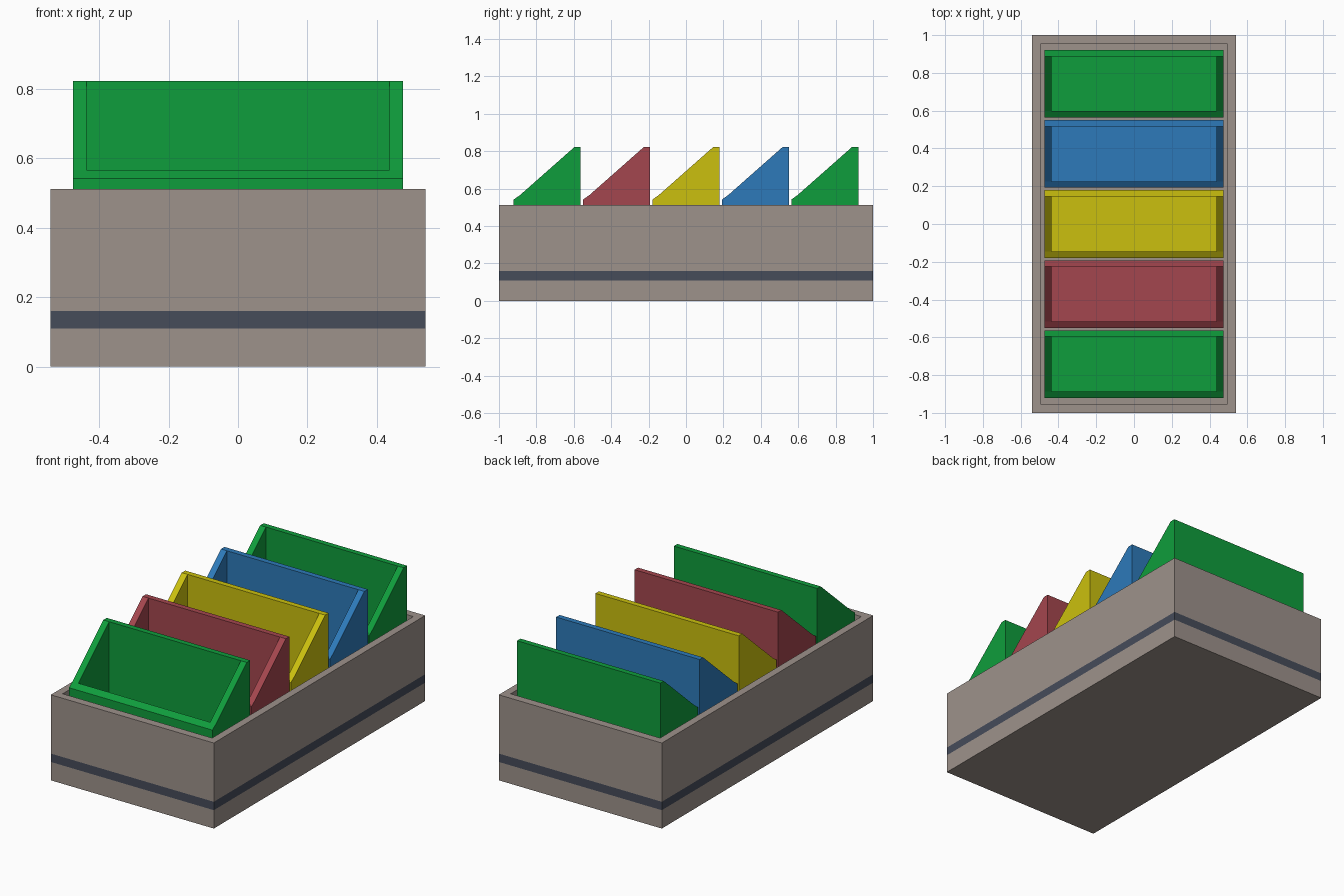
import bpy, bmesh

if "Cube" in bpy.data.objects:
    bpy.data.objects.remove(bpy.data.objects["Cube"])


def material(name, r, g, b):
    # sRGB bytes to a linear flat colour
    def lin(c):
        c /= 255
        return c / 12.92 if c <= 0.04045 else ((c + 0.055) / 1.055) ** 2.4
    m = bpy.data.materials.new(name)
    m.diffuse_color = (lin(r), lin(g), lin(b), 1)
    m.use_nodes = True
    m.node_tree.nodes["Principled BSDF"].inputs["Base Color"].default_value = m.diffuse_color
    return m


TAUPE = material("taupe", 157, 146, 139)
SLATE = material("slate stripe", 70, 76, 90)
GREEN = material("green", 15, 157, 60)
RED = material("red", 164, 70, 78)
YELLOW = material("yellow", 203, 192, 14)
BLUE = material("blue", 45, 122, 186)


def prism(name, half_width, profile, mats):
    # extrude a (y, z) profile across x
    bm = bmesh.new()
    face = bm.faces.new([bm.verts.new((-half_width, y, z)) for y, z in profile])
    ext = bmesh.ops.extrude_face_region(bm, geom=[face])
    verts = [v for v in ext["geom"] if isinstance(v, bmesh.types.BMVert)]
    bmesh.ops.translate(bm, verts=verts, vec=(2 * half_width, 0, 0))
    bmesh.ops.recalc_face_normals(bm, faces=bm.faces[:])
    mesh = bpy.data.meshes.new(name)
    bm.to_mesh(mesh)
    bm.free()
    for m in mats:
        mesh.materials.append(m)
    ob = bpy.data.objects.new(name, mesh)
    bpy.context.collection.objects.link(ob)
    return ob


def rect(y0, y1, z0, z1):
    return [(y0, z0), (y1, z0), (y1, z1), (y0, z1)]


def hollow(ob, half_width, y0, y1, floor):
    # cut an open-topped cavity
    cutter = prism("cutter", half_width, rect(y0, y1, floor, 1.2), ob.data.materials)
    mod = ob.modifiers.new("cavity", "BOOLEAN")
    mod.operation = "DIFFERENCE"
    mod.solver = "EXACT"
    mod.object = cutter
    bpy.context.view_layer.objects.active = ob
    bpy.ops.object.modifier_apply(modifier=mod.name)
    bpy.data.objects.remove(cutter)


# Tray: open box with a stripe cut into its outer walls
tray = prism("tray", 0.54, rect(-1, 1, 0, 0.512), [TAUPE, SLATE])
hollow(tray, 0.495, -0.952, 0.952, 0.045)
bm = bmesh.new()
bm.from_mesh(tray.data)
for z in (0.11, 0.16):
    bmesh.ops.bisect_plane(bm, geom=bm.verts[:] + bm.edges[:] + bm.faces[:],
                           plane_co=(0, 0, z), plane_no=(0, 0, 1))
for f in bm.faces:
    c = f.calc_center_median()
    outside = abs(c.x) > 0.53 or abs(c.y) > 0.99
    f.material_index = int(outside and 0.11 < c.z < 0.16)
bm.to_mesh(tray.data)
bm.free()

# Bins: five slanted open boxes standing in the tray
BASE = 0.046
bins = [("front_green_bin", GREEN), ("red_bin", RED), ("yellow_bin", YELLOW),
        ("blue_bin", BLUE), ("back_green_bin", GREEN)]
for i, (name, mat) in enumerate(bins):
    y = (i - 2) * 0.371
    y0, y1 = y - 0.179, y + 0.179
    side = [(y0, BASE), (y1, BASE), (y1, 0.823), (y1 - 0.033, 0.823),
            (y0 + 0.034, 0.566), (y0, 0.542)]
    ob = prism(name, 0.475, side, [mat])
    hollow(ob, 0.436, y0 + 0.034, y1 - 0.033, BASE + 0.035)
